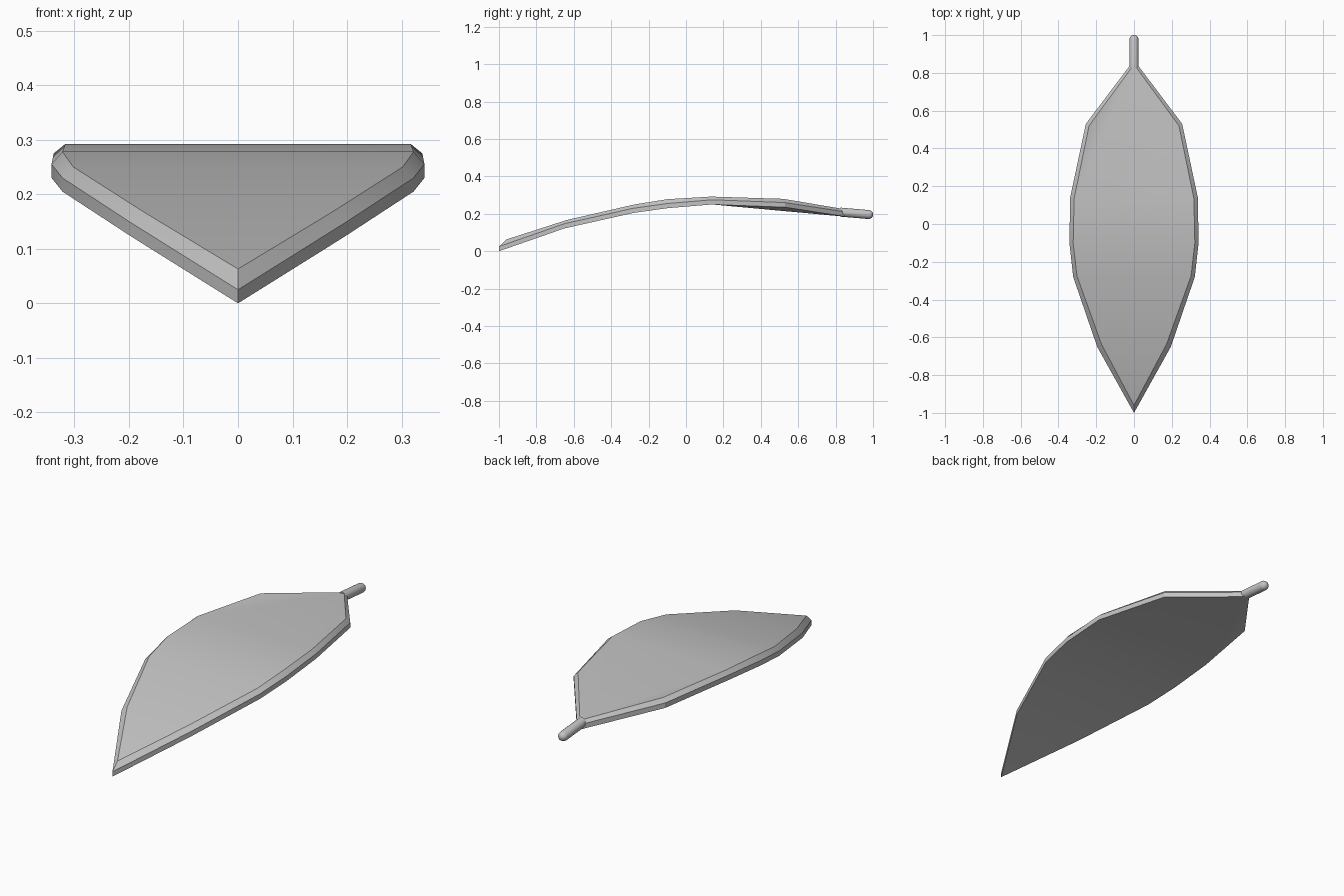
import bpy
import bmesh
import math
from mathutils import Vector

if "Cube" in bpy.data.objects:
    bpy.data.objects.remove(bpy.data.objects["Cube"], do_unlink=True)

grey = bpy.data.materials.new("plain grey")
grey.use_nodes = True
colour = (0.55, 0.55, 0.55, 1)
grey.diffuse_color = colour
grey.node_tree.nodes["Principled BSDF"].inputs["Base Color"].default_value = colour


def finish(name, bm, angle):
    bmesh.ops.recalc_face_normals(bm, faces=bm.faces[:])
    mesh = bpy.data.meshes.new(name)
    bm.to_mesh(mesh)
    bm.free()
    mesh.materials.append(grey)
    obj = bpy.data.objects.new(name, mesh)
    bpy.context.collection.objects.link(obj)
    bpy.ops.object.select_all(action='DESELECT')
    obj.select_set(True)
    bpy.context.view_layer.objects.active = obj
    bpy.ops.object.shade_smooth_by_angle(angle=math.radians(angle))


# Blade stations from tip to stalk: y, half width, underside height
lower = [(-1.0, 0, 0.0), (-0.65, 0.195, 0.122), (-0.28, 0.322, 0.205),
         (-0.1, 0.342, 0.23), (0.14, 0.338, 0.25), (0.53, 0.255, 0.235),
         (0.868, 0, 0.183)]
middle = [(y, w, z + 0.025) for y, w, z in lower]
# The upper outline is drawn in to form the chamfered rim
upper = [(-0.96, 0, 0.063), (-0.637, 0.172, 0.167), (-0.275, 0.302, 0.25),
         (-0.1, 0.322, 0.278), (0.135, 0.317, 0.292), (0.52, 0.238, 0.28),
         (0.845, 0, 0.225)]

bm = bmesh.new()


def outline(stations):
    right = [bm.verts.new((w, y, z)) for y, w, z in stations]
    left = [right[0]] + [bm.verts.new((-w, y, z)) for y, w, z in stations[1:-1]] + [right[-1]]
    return right, left


def cap(sides):
    r, l = sides
    bm.faces.new((r[0], r[1], l[1]))
    for i in range(1, 4):
        bm.faces.new((r[i], r[i + 1], l[i + 1], l[i]))
    # The stalk end is one wide triangle with a narrow one on each side
    bm.faces.new((r[4], r[6], l[4]))
    for s in sides:
        bm.faces.new((s[4], s[5], s[6]))


rings = [outline(s) for s in (lower, middle, upper)]
cap(rings[0])
cap(rings[2])
for a, b in zip(rings, rings[1:]):
    for p, q in zip(a, b):
        for i in range(len(p) - 1):
            bm.faces.new((p[i], p[i + 1], q[i + 1], q[i]))
finish("leaf_blade", bm, 25)

# Stalk: a rod with a rounded end
bm = bmesh.new()
sides, radius = 16, 0.024
start, end = Vector((0, 0.825, 0.209)), Vector((0, 0.977, 0.196))
axis = (end - start).normalized()
across = Vector((1, 0, 0))
up = across.cross(axis)
profile = [(start, radius)]
for k in range(4):
    t = k * math.pi / 8
    profile.append((end + axis * radius * math.sin(t), radius * math.cos(t)))
loops = []
for centre, r in profile:
    loops.append([bm.verts.new(centre + r * (across * math.cos(a) + up * math.sin(a)))
                  for a in (2 * math.pi * i / sides for i in range(sides))])
for a, b in zip(loops, loops[1:]):
    for i in range(sides):
        j = (i + 1) % sides
        bm.faces.new((a[i], a[j], b[j], b[i]))
pole = bm.verts.new(end + axis * radius)
for i in range(sides):
    bm.faces.new((loops[-1][i], loops[-1][(i + 1) % sides], pole))
bm.faces.new(loops[0])
finish("leaf_stalk", bm, 40)
